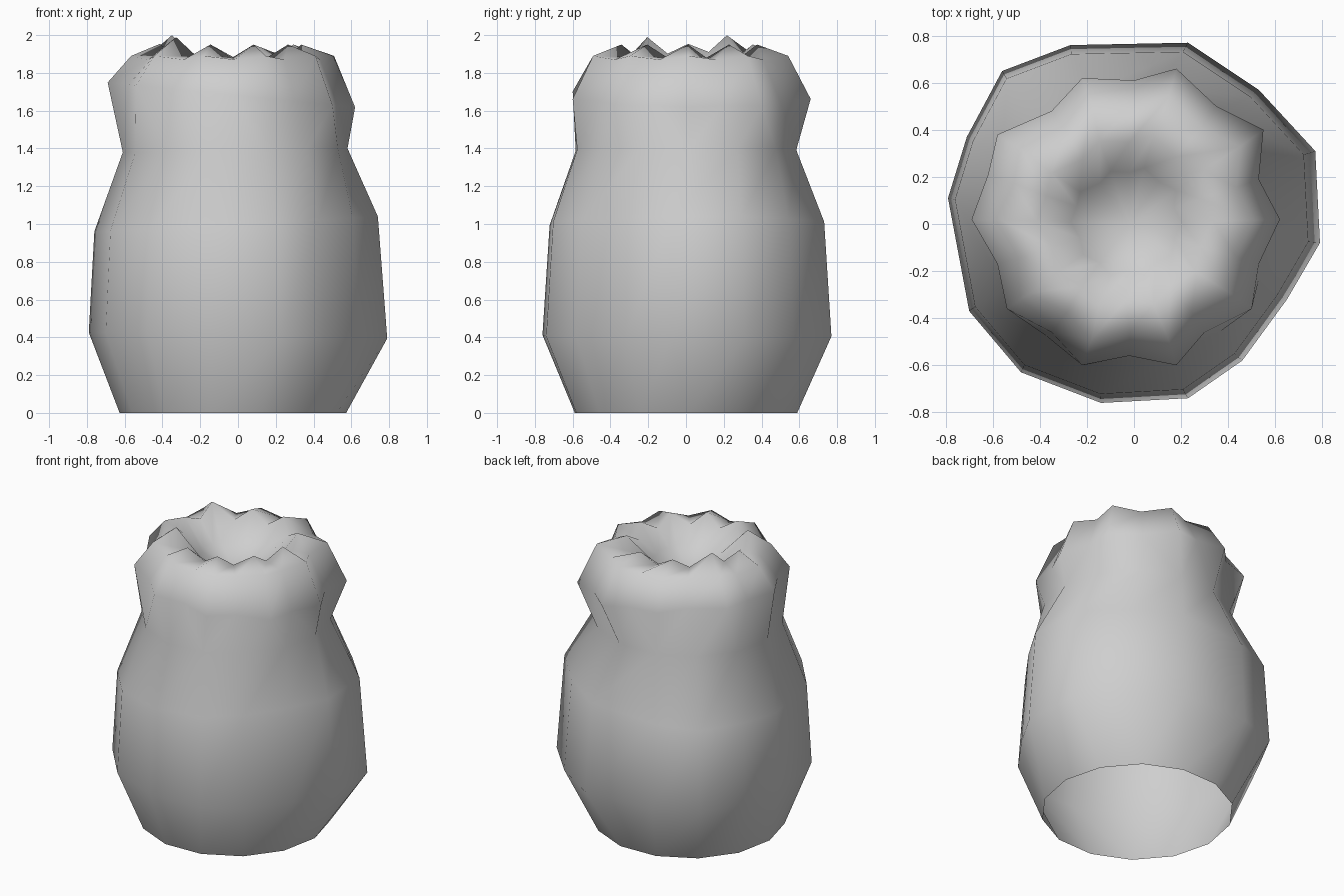
import bpy
import bmesh
from math import cos, sin, tau

cube = bpy.data.objects.get("Cube")
if cube:
    bpy.data.objects.remove(cube, do_unlink=True)

grey = bpy.data.materials.new("plain grey")
grey.use_nodes = True
grey.diffuse_color = (0.62, 0.62, 0.62, 1)
grey.node_tree.nodes["Principled BSDF"].inputs["Base Color"].default_value = grey.diffuse_color

# Uneven cross-section of the belly
belly = [(.79, -.08), (.77, .31), (.53, .57), (.23, .77), (-.27, .76), (-.56, .65), (-.71, .37),
         (-.79, .11), (-.70, -.37), (-.48, -.63), (-.14, -.76), (.23, -.74), (.46, -.58), (.65, -.32)]
# Regular cross-section of the foot and neck
circle = [(cos(tau * i / 14 + .03), sin(tau * i / 14 + .03)) for i in range(14)]
# Gathered collar: lobes alternate with folds
collar = [(.62, .02), (.53, .19), (.55, .40), (.35, .50), (.18, .66), (0, .61), (-.22, .62),
          (-.35, .48), (-.58, .38), (-.62, .21), (-.69, .02), (-.58, -.17), (-.54, -.36),
          (-.35, -.46), (-.22, -.60), (-.02, -.56), (.18, -.60), (.30, -.46), (.50, -.36), (.53, -.17)]

bm = bmesh.new()


def ring(outline, scale, z, fold=0, shift=0, tilt=0):
    """Closed loop of vertices; every second one is lowered by fold, tilt slopes it along x."""
    verts = [bm.verts.new((x * scale + shift, y * scale, z - fold * (i % 2) + tilt * x))
             for i, (x, y) in enumerate(outline)]
    edges = [bm.edges.new((v, verts[i - 1])) for i, v in enumerate(verts)]
    return verts, edges


# Rings from the open foot, over the lobed rim, down into the hollow
rings = [ring(circle, .6, 0, shift=-.027),
         ring(belly, 1, .41, tilt=-.02),
         ring(belly, .95, 1, shift=-.01, tilt=.05),
         ring(circle, .595, 1.39, shift=-.015, tilt=.01),
         ring(collar, 1, 1.68, tilt=-.1),
         ring(collar, .82, 1.89, fold=.02),
         ring(collar, .57, 1.95, fold=.07, shift=-.02),
         ring(collar, .36, 1.79, shift=-.02)]
for (_, low), (_, high) in zip(rings, rings[1:]):
    bmesh.ops.bridge_loops(bm, edges=low + high)

# Floor of the hollow
centre = bm.verts.new((-.02, 0, 1.67))
inner = rings[-1][0]
for i, v in enumerate(inner):
    bm.faces.new((inner[i - 1], v, centre))

# Two rim peaks on the right-hand side rise above the rest
for v in rings[6][0]:
    v.co.z += 1.5 * max(0, -v.co.x - .2) * abs(v.co.y)

bmesh.ops.recalc_face_normals(bm, faces=bm.faces)
for face in bm.faces:
    face.smooth = True

mesh = bpy.data.meshes.new("gathered_pot")
bm.to_mesh(mesh)
bm.free()
mesh.materials.append(grey)
pot = bpy.data.objects.new("gathered_pot", mesh)
bpy.context.collection.objects.link(pot)
